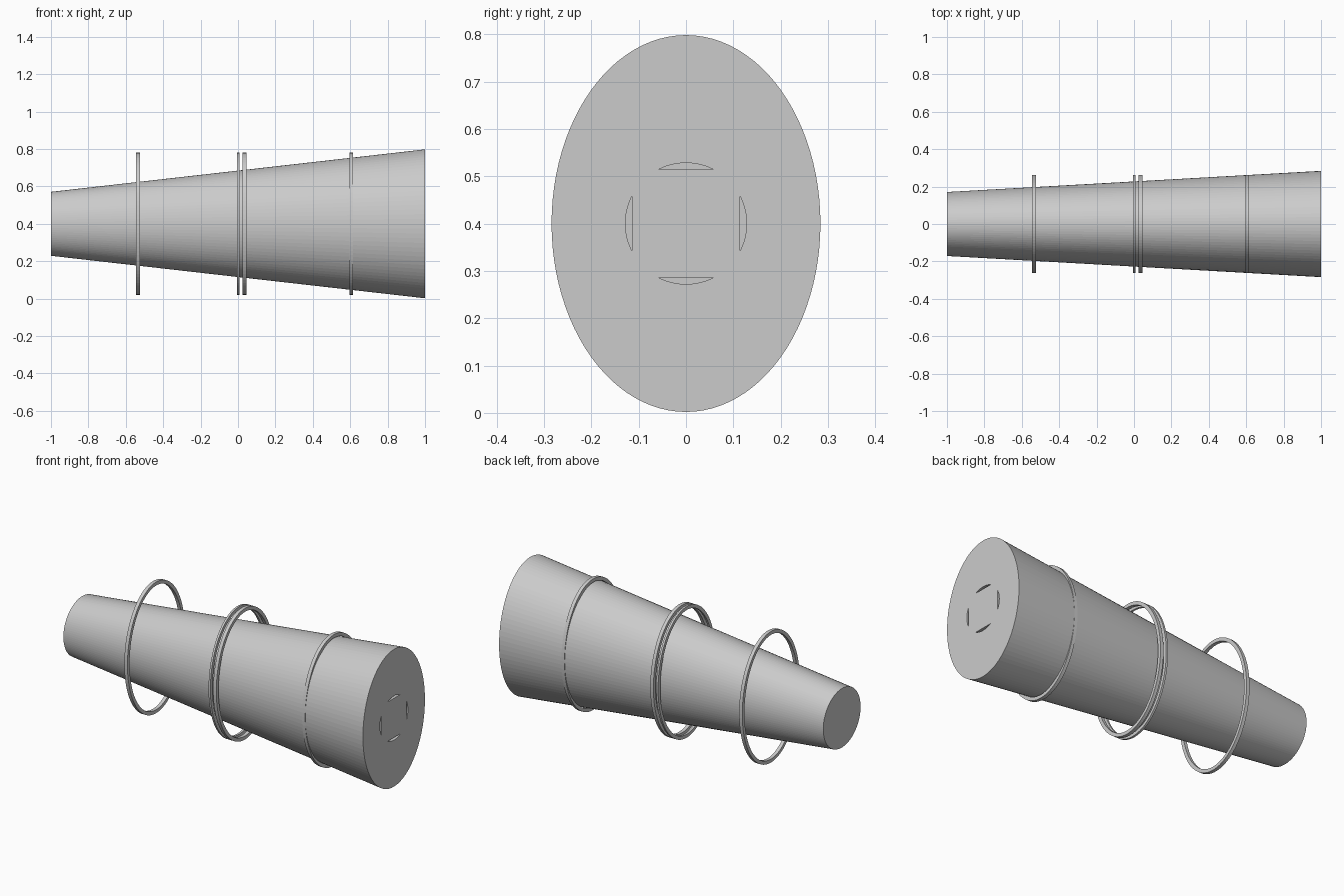
import bpy
import bmesh
import math
from mathutils import Vector

cube = bpy.data.objects.get("Cube")
if cube:
    bpy.data.objects.remove(cube, do_unlink=True)

SIDES = 96
MID_Z = 0.4

grey = bpy.data.materials.new("plain grey")
grey.use_nodes = True
grey.diffuse_color = (0.6, 0.6, 0.6, 1)
grey.node_tree.nodes["Principled BSDF"].inputs["Base Color"].default_value = (0.6, 0.6, 0.6, 1)


def lathe(name, sections, closed=False):
    """Bridge elliptical loops (x, y radius, z radius) along x; cap the ends or close into a ring."""
    bm = bmesh.new()
    loops = []
    for x, ry, rz in sections:
        angles = [2 * math.pi * i / SIDES for i in range(SIDES)]
        loops.append([bm.verts.new((x, ry * math.cos(a), MID_Z + rz * math.sin(a))) for a in angles])
    pairs = list(zip(loops, loops[1:]))
    if closed:
        pairs.append((loops[-1], loops[0]))
    else:
        bm.faces.new(loops[0])
        bm.faces.new(loops[-1])
    for a, b in pairs:
        for i in range(SIDES):
            j = (i + 1) % SIDES
            bm.faces.new((a[i], a[j], b[j], b[i]))
    bmesh.ops.recalc_face_normals(bm, faces=bm.faces)
    mesh = bpy.data.meshes.new(name)
    bm.to_mesh(mesh)
    bm.free()
    mesh.materials.append(grey)
    obj = bpy.data.objects.new(name, mesh)
    bpy.context.collection.objects.link(obj)
    return obj


# Tapered body: round small end, oval large end with a round socket
HOLE, DEPTH = 0.128, 0.1
lathe("tapered_body", [
    (-1, 0.171, 0.171),
    (1, 0.284, 0.398),
    (1, HOLE, HOLE),
    (1 - DEPTH, HOLE, HOLE),
])

# Square plug filling the socket, its corners trimmed by the round wall
plug = lathe("square_plug", [(1 - DEPTH, HOLE, HOLE), (1, HOLE, HOLE)])
bm = bmesh.new()
bm.from_mesh(plug.data)
for side in (Vector((0, 1, 0)), Vector((0, -1, 0)), Vector((0, 0, 1)), Vector((0, 0, -1))):
    cut = bmesh.ops.bisect_plane(
        bm, geom=bm.verts[:] + bm.edges[:] + bm.faces[:],
        plane_co=Vector((0, 0, MID_Z)) + side * 0.114, plane_no=side, clear_outer=True)
    edges = [e for e in cut["geom_cut"] if isinstance(e, bmesh.types.BMEdge)]
    bmesh.ops.holes_fill(bm, edges=[e for e in bm.edges if e.is_boundary], sides=0)
bmesh.ops.recalc_face_normals(bm, faces=bm.faces)
bm.to_mesh(plug.data)
bm.free()

# Oval hoops of one size, spaced along the body
RY, RZ, WALL = 0.263, 0.38, 0.02
hoops = {
    "small_end_hoop": (-0.535, 0.02),
    "thin_middle_hoop": (0.001, 0.012),
    "middle_hoop": (0.035, 0.02),
    "large_end_hoop": (0.605, 0.02),
}
for name, (x, width) in hoops.items():
    a, b = x - width / 2, x + width / 2
    lathe(name, [
        (a, RY, RZ),
        (b, RY, RZ),
        (b, RY - WALL, RZ - WALL),
        (a, RY - WALL, RZ - WALL),
    ], closed=True)
